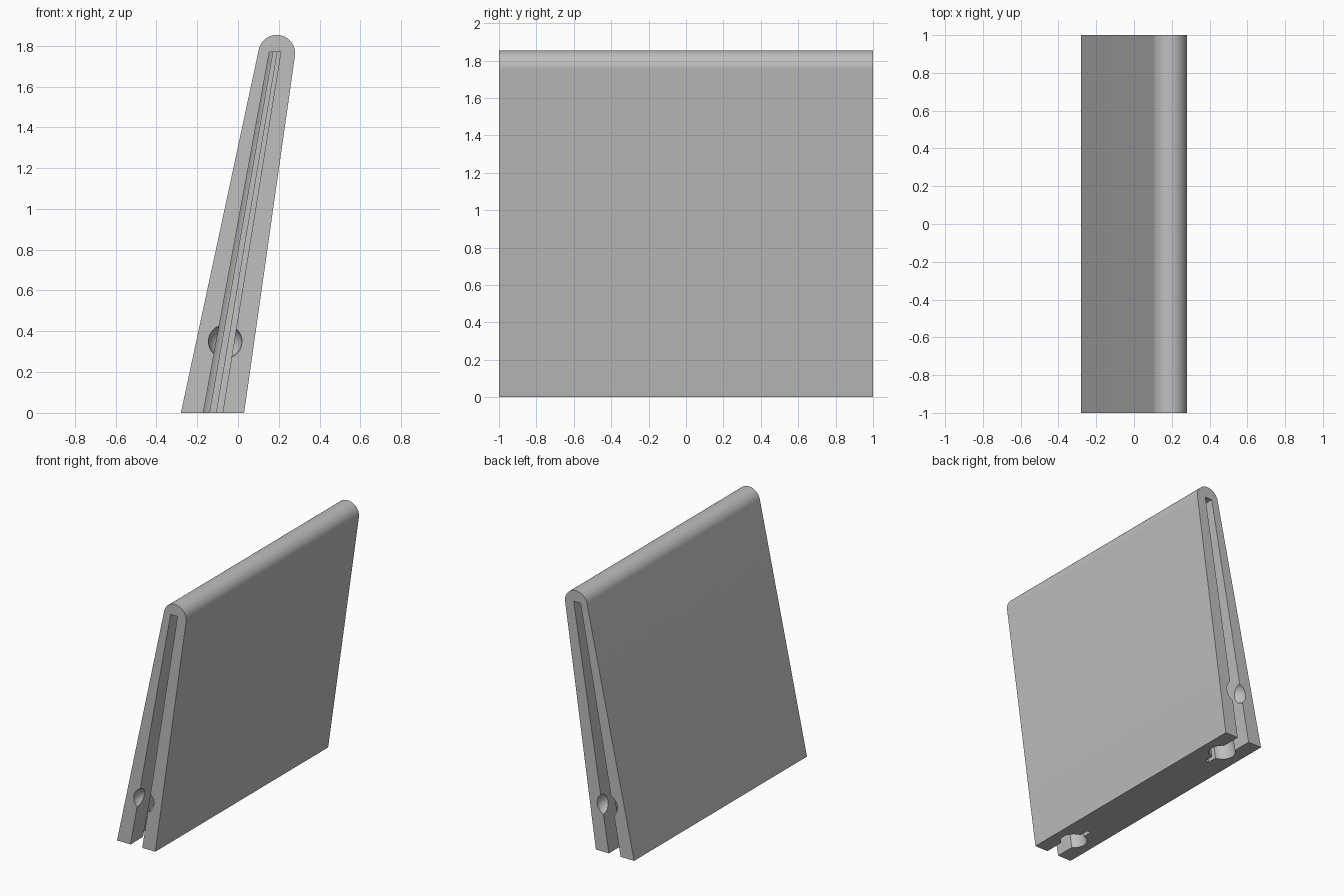
import bpy, bmesh, math

cube = bpy.data.objects.get("Cube")
if cube:
    bpy.data.objects.remove(cube, do_unlink=True)

grey = bpy.data.materials.new("light_grey")
grey.use_nodes = True
colour = (0.52, 0.52, 0.52, 1)
grey.diffuse_color = colour
grey.node_tree.nodes["Principled BSDF"].inputs["Base Color"].default_value = colour


def add_object(name, bm):
    bmesh.ops.recalc_face_normals(bm, faces=bm.faces)
    mesh = bpy.data.meshes.new(name)
    bm.to_mesh(mesh)
    bm.free()
    mesh.materials.append(grey)
    ob = bpy.data.objects.new(name, mesh)
    bpy.context.collection.objects.link(ob)
    return ob


def loft(name, ring_a, ring_b):
    """Closed solid between two matching rings of points."""
    bm = bmesh.new()
    a = [bm.verts.new(p) for p in ring_a]
    b = [bm.verts.new(p) for p in ring_b]
    bm.faces.new(a)
    bm.faces.new(b)
    for i in range(len(a)):
        j = (i + 1) % len(a)
        bm.faces.new((a[i], a[j], b[j], b[i]))
    return add_object(name, bm)


# Leaning wedge with a rounded top edge, running front to back
profile = [(-0.28, 0), (0.03, 0)]
for i in range(33):
    t = math.radians(-8 + i * 176 / 32)
    profile.append((0.19 + 0.09 * math.cos(t), 1.763 + 0.09 * math.sin(t)))
body = loft("wedge_panel", [(x, -1, z) for x, z in profile],
            [(x, 1, z) for x, z in profile])


# Cutters follow the lean and narrow towards the top
Z0, Z1 = -0.05, 1.77


def centre(z):
    return -0.123 + 0.305 * z / Z1


def taper(z, low, high):
    return low + (high - low) * z / Z1


def slot(name, low, high, y0, y1, top):
    rings = []
    for z in (Z0, top):
        c, h = centre(z), taper(z, low, high) / 2
        rings.append([(c - h, y0, z), (c + h, y0, z), (c + h, y1, z), (c - h, y1, z)])
    return loft(name, *rings)


def bore(name, y, low, high, top, n=48):
    rings = []
    for z in (Z0, top):
        c, r = centre(z), taper(z, low, high)
        rings.append([(c + r * math.cos(2 * math.pi * (i + 0.5) / n),
                       y + r * math.sin(2 * math.pi * (i + 0.5) / n), z) for i in range(n)])
    return loft(name, *rings)


def ball(name, y, z, r):
    bm = bmesh.new()
    bmesh.ops.create_uvsphere(bm, u_segments=48, v_segments=24, radius=r)
    bmesh.ops.translate(bm, verts=bm.verts, vec=(centre(z), y, z))
    return add_object(name, bm)


# Each end: open slot, tapered bore, narrow slit behind it, round finger dimple
cutters = []
for s in (-1, 1):
    cutters += [slot("slot_cutter", 0.095, 0.056, s * 0.78, s * 1.05, Z1),
                bore("bore_cutter", s * 0.78, 0.09, 0.05, Z1 - 0.001),
                slot("slit_cutter", 0.03, 0.018, s * 0.62, s * 0.79, Z1 - 0.002),
                ball("dimple_cutter", s * 1.0, 0.35, 0.082)]

bpy.ops.object.select_all(action='DESELECT')
bpy.context.view_layer.objects.active = body
body.select_set(True)
for cutter in cutters:
    cutter.hide_render = True
    mod = body.modifiers.new("cut", 'BOOLEAN')
    mod.operation = 'DIFFERENCE'
    mod.solver = 'EXACT'
    mod.object = cutter
    bpy.ops.object.modifier_apply(modifier=mod.name)
    bpy.data.objects.remove(cutter, do_unlink=True)

bpy.ops.object.shade_smooth_by_angle(angle=math.radians(30))
